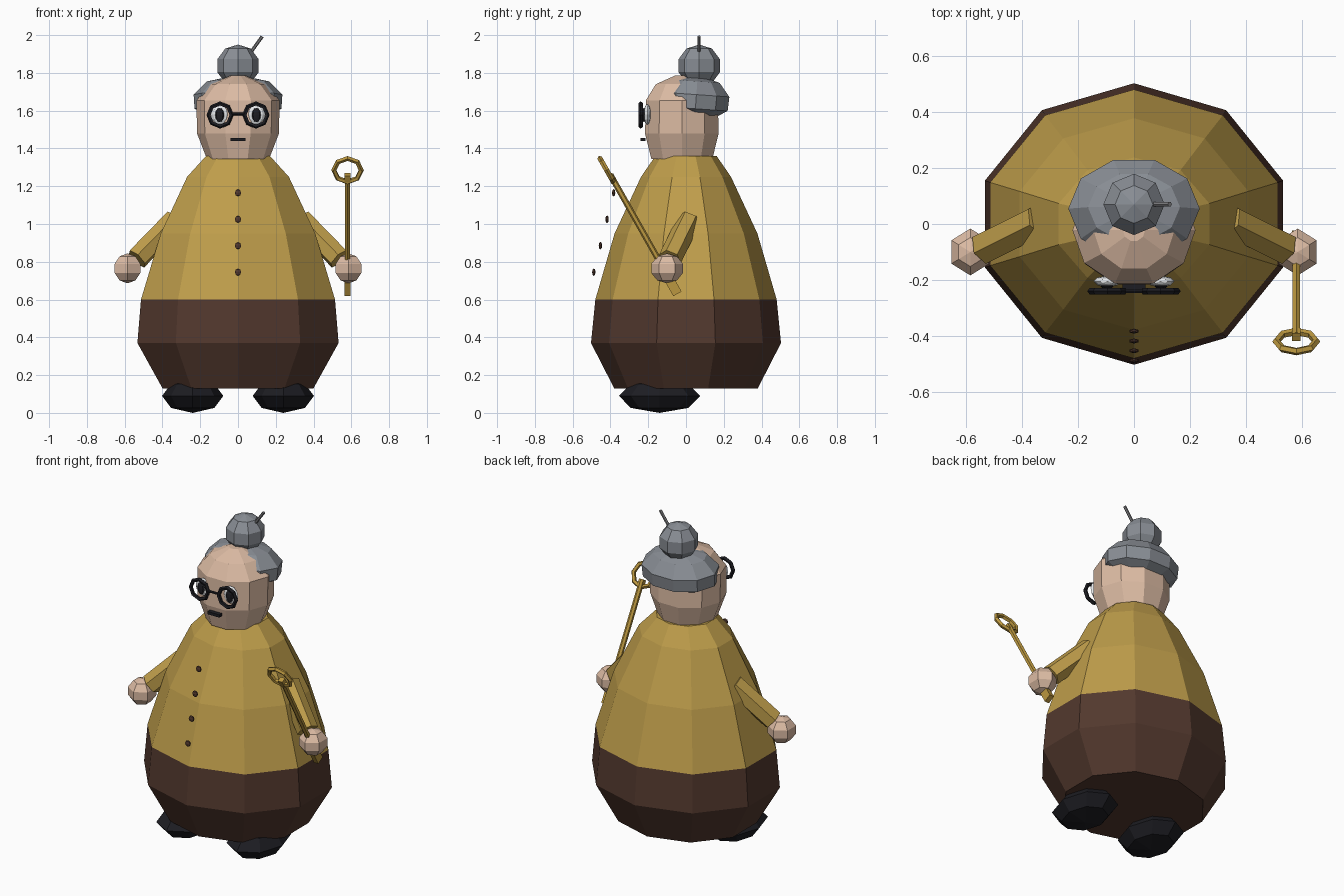
import bpy, bmesh, math
from mathutils import Vector, Matrix

if "Cube" in bpy.data.objects:
    bpy.data.objects.remove(bpy.data.objects["Cube"])


def material(name, rgb):
    m = bpy.data.materials.new(name)
    m.diffuse_color = (*rgb, 1)
    m.use_nodes = True
    m.node_tree.nodes["Principled BSDF"].inputs["Base Color"].default_value = m.diffuse_color
    return m


YELLOW = material("mustard", (0.52, 0.34, 0.07))
BROWN = material("brown", (0.085, 0.04, 0.027))
SKIN = material("skin", (0.72, 0.5, 0.37))
HAIR = material("hair_grey", (0.25, 0.27, 0.3))
BLACK = material("black", (0.012, 0.012, 0.016))
WHITE = material("white", (0.8, 0.82, 0.84))
GOLD = material("gold", (0.5, 0.31, 0.05))
METAL = material("pin_grey", (0.2, 0.2, 0.21))


def finish(bm, name, mat):
    bmesh.ops.recalc_face_normals(bm, faces=bm.faces)
    me = bpy.data.meshes.new(name)
    bm.to_mesh(me)
    bm.free()
    ob = bpy.data.objects.new(name, me)
    bpy.context.collection.objects.link(ob)
    me.materials.append(mat)
    return ob


def lathe(name, rings, mat, y=0, n=10, phase=0, cap_low=True, cap_high=True):
    """Elliptical rings of (z, rx, ry), bottom to top."""
    bm = bmesh.new()
    loops = []
    for z, rx, ry in rings:
        angles = [math.radians(phase) + math.tau * i / n for i in range(n)]
        loops.append([bm.verts.new((rx * math.cos(a), y + ry * math.sin(a), z)) for a in angles])
    for lo, hi in zip(loops, loops[1:]):
        for i in range(n):
            j = (i + 1) % n
            bm.faces.new((lo[i], lo[j], hi[j], hi[i]))
    if cap_low:
        bm.faces.new(loops[0])
    if cap_high:
        bm.faces.new(loops[-1])
    return finish(bm, name, mat)


def ball(name, loc, size, mat, u=8, v=5):
    bm = bmesh.new()
    bmesh.ops.create_uvsphere(bm, u_segments=u, v_segments=v, radius=1,
                              matrix=Matrix.Translation(loc) @ Matrix.Diagonal((*size, 1)))
    return finish(bm, name, mat)


def rod(name, a, b, r1, r2, mat, n=6):
    a, b = Vector(a), Vector(b)
    bm = bmesh.new()
    rot = (b - a).to_track_quat('Z', 'Y').to_matrix().to_4x4()
    bmesh.ops.create_cone(bm, cap_ends=True, segments=n, radius1=r1, radius2=r2,
                          depth=(b - a).length, matrix=Matrix.Translation((a + b) / 2) @ rot)
    return finish(bm, name, mat)


def box(name, loc, size, mat, tilt=0):
    bm = bmesh.new()
    bmesh.ops.create_cube(bm, size=1, matrix=Matrix.Translation(loc)
                          @ Matrix.Rotation(tilt, 4, 'X') @ Matrix.Diagonal((*size, 1)))
    return finish(bm, name, mat)


def ring(name, loc, major, minor, tilt, mat, n=8):
    bpy.ops.mesh.primitive_torus_add(major_segments=n, minor_segments=5, major_radius=major,
                                     minor_radius=minor, location=loc, rotation=(tilt, 0, 0))
    ob = bpy.context.object
    ob.name = name
    ob.data.materials.append(mat)
    return ob


# Dress: brown skirt and mustard cardigan
lathe("skirt", [(0.13, 0.42, 0.38), (0.37, 0.56, 0.503), (0.6, 0.54, 0.48)],
      BROWN, phase=90, cap_high=False)
lathe("cardigan", [(0.6, 0.54, 0.48), (0.95, 0.43, 0.378), (1.25, 0.283, 0.238),
                   (1.36, 0.178, 0.162)], YELLOW, phase=90, cap_low=False)
for i in range(4):
    ball("button", (0, -0.488 + 0.035 * i, 0.745 + 0.14 * i), (0.019, 0.009, 0.02), BROWN, 6, 4)

# Head, hair and bun
lathe("head", [(1.345, 0.165, 0.17), (1.48, 0.217, 0.205), (1.655, 0.22, 0.2),
               (1.74, 0.145, 0.145), (1.785, 0.04, 0.04)], SKIN, y=-0.022)
hair = lathe("hair", [(-0.115, 0.15, 0.11), (-0.075, 0.23, 0.18), (0.0, 0.235, 0.184),
                      (0.07, 0.165, 0.125), (0.092, 0.06, 0.05)], HAIR)
hair.location = (0, 0.055, 1.685)
hair.rotation_euler.x = math.radians(-4)
ball("hair_bun", (0, 0.07, 1.838), (0.115, 0.115, 0.112), HAIR)
rod("hair_pin", (0.04, 0.07, 1.87), (0.128, 0.07, 1.993), 0.009, 0.009, METAL)

# Face and glasses
for s in (-1, 1):
    ball("eye", (s * 0.095, -0.205, 1.58), (0.05, 0.02, 0.054), WHITE, 8, 6)
    ball("pupil", (s * 0.097, -0.222, 1.577), (0.024, 0.01, 0.038), BLACK, 8, 6)
    ring("glasses_rim", (s * 0.095, -0.24, 1.577), 0.06, 0.012, math.pi / 2, BLACK)
rod("glasses_bridge", (-0.038, -0.24, 1.583), (0.038, -0.24, 1.583), 0.008, 0.008, BLACK)
box("mouth", (0, -0.228, 1.447), (0.082, 0.026, 0.017), BLACK)

# Arms, hands and shoes
for s in (-1, 1):
    rod("sleeve", (s * 0.335, 0.015, 1.02), (s * 0.535, -0.085, 0.815), 0.062, 0.062, YELLOW)
    ball("hand", (s * 0.585, -0.1, 0.765), (0.082, 0.088, 0.079), SKIN, 6, 5)
    ball("shoe", (s * 0.24, -0.14, 0.09), (0.162, 0.215, 0.09), BLACK, 8, 4)

# Large key held in one hand
tilt = math.radians(29.5)
rod("key_shaft", (0.58, -0.06, 0.66), (0.58, -0.4, 1.26), 0.016, 0.016, GOLD)
box("key_bit", (0.58, -0.065, 0.665), (0.03, 0.05, 0.08), GOLD, tilt)
box("key_collar", (0.58, -0.395, 1.245), (0.03, 0.03, 0.04), GOLD, tilt)
ring("key_bow", (0.58, -0.42, 1.285), 0.072, 0.014, tilt - math.pi / 2, GOLD)
